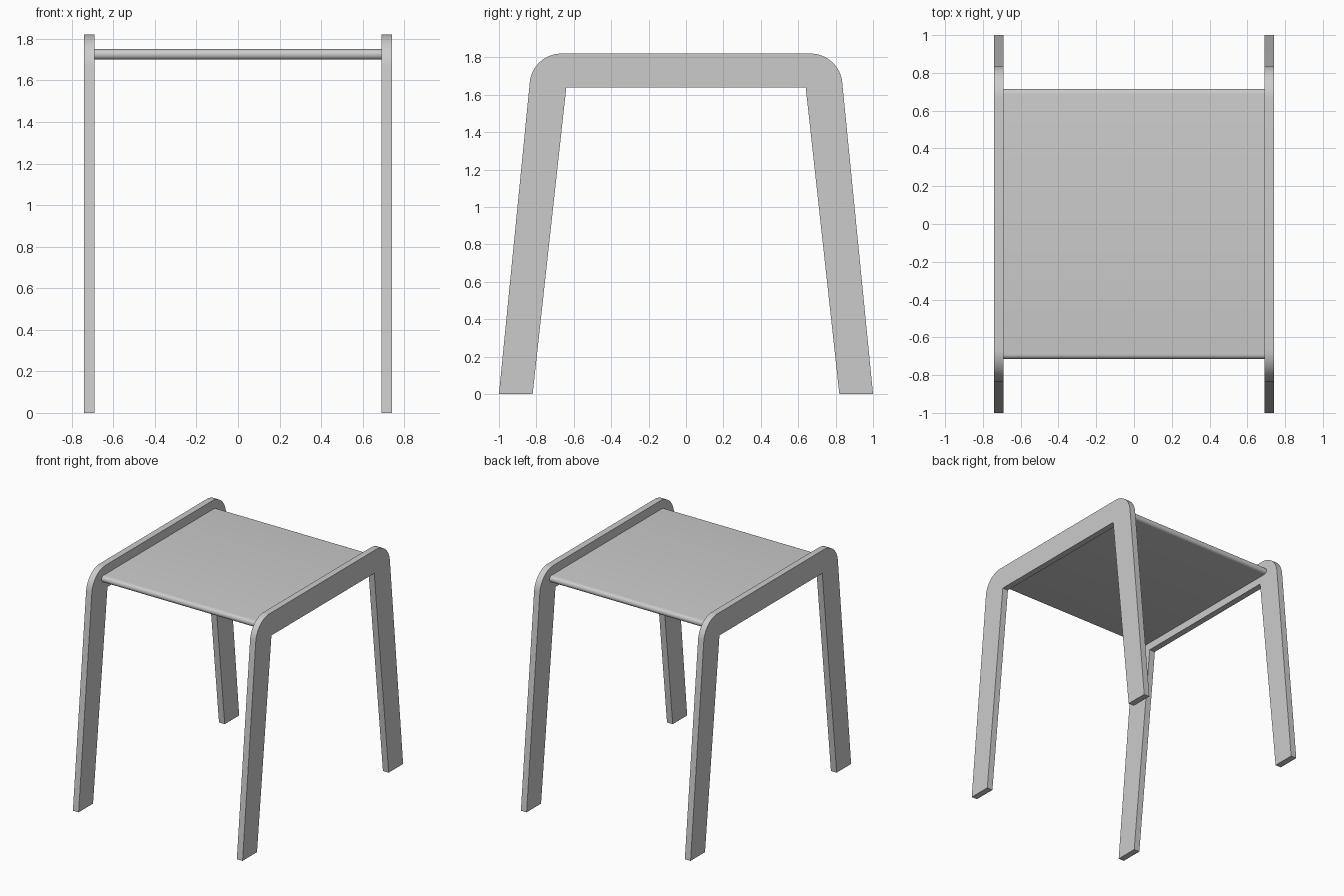
import bpy, bmesh, math
from mathutils import Vector

if "Cube" in bpy.data.objects:
    bpy.data.objects.remove(bpy.data.objects["Cube"])


def arc(cy, cz, r, a0, a1, n):
    """Points on an arc in the YZ plane, angles in degrees."""
    angles = [math.radians(a0 + (a1 - a0) * i / n) for i in range(n + 1)]
    return [(cy + r * math.cos(a), cz + r * math.sin(a)) for a in angles]


def extrude_profile(name, profile, x0, x1):
    """Solid made from a YZ outline swept from x0 to x1."""
    bm = bmesh.new()
    face = bm.faces.new([bm.verts.new((x0, y, z)) for y, z in profile])
    new = bmesh.ops.extrude_face_region(bm, geom=[face])["geom"]
    verts = [g for g in new if isinstance(g, bmesh.types.BMVert)]
    bmesh.ops.translate(bm, verts=verts, vec=Vector((x1 - x0, 0, 0)))
    bmesh.ops.recalc_face_normals(bm, faces=bm.faces)
    mesh = bpy.data.meshes.new(name)
    bm.to_mesh(mesh)
    bm.free()
    obj = bpy.data.objects.new(name, mesh)
    bpy.context.collection.objects.link(obj)
    bpy.ops.object.select_all(action="DESELECT")
    obj.select_set(True)
    bpy.context.view_layer.objects.active = obj
    bpy.ops.object.shade_smooth_by_angle(angle=math.radians(30))
    return obj


# Side frames: splayed legs joined by a top rail with rounded outer corners
HEIGHT, RADIUS = 1.82, 0.17
lean = math.degrees(math.atan2(0.18, HEIGHT))
turn = 90 - lean
corner_y = 0.82 - RADIUS * math.tan(math.radians(turn / 2))
right_half = [(0.64, 1.64), (0.82, 0), (1.0, 0)]
right_half += arc(corner_y, HEIGHT - RADIUS, RADIUS, lean, 90, 16)
frame_profile = right_half + [(-y, z) for y, z in reversed(right_half)]
for name, x0, x1 in (("left_frame", -0.74, -0.69), ("right_frame", 0.69, 0.74)):
    extrude_profile(name, frame_profile, x0, x1)

# Seat panel with fully rounded front and back edges
seat_profile = arc(0.69, 1.725, 0.025, -90, 90, 12) + arc(-0.69, 1.725, 0.025, 90, 270, 12)
extrude_profile("seat", seat_profile, -0.69, 0.69)
